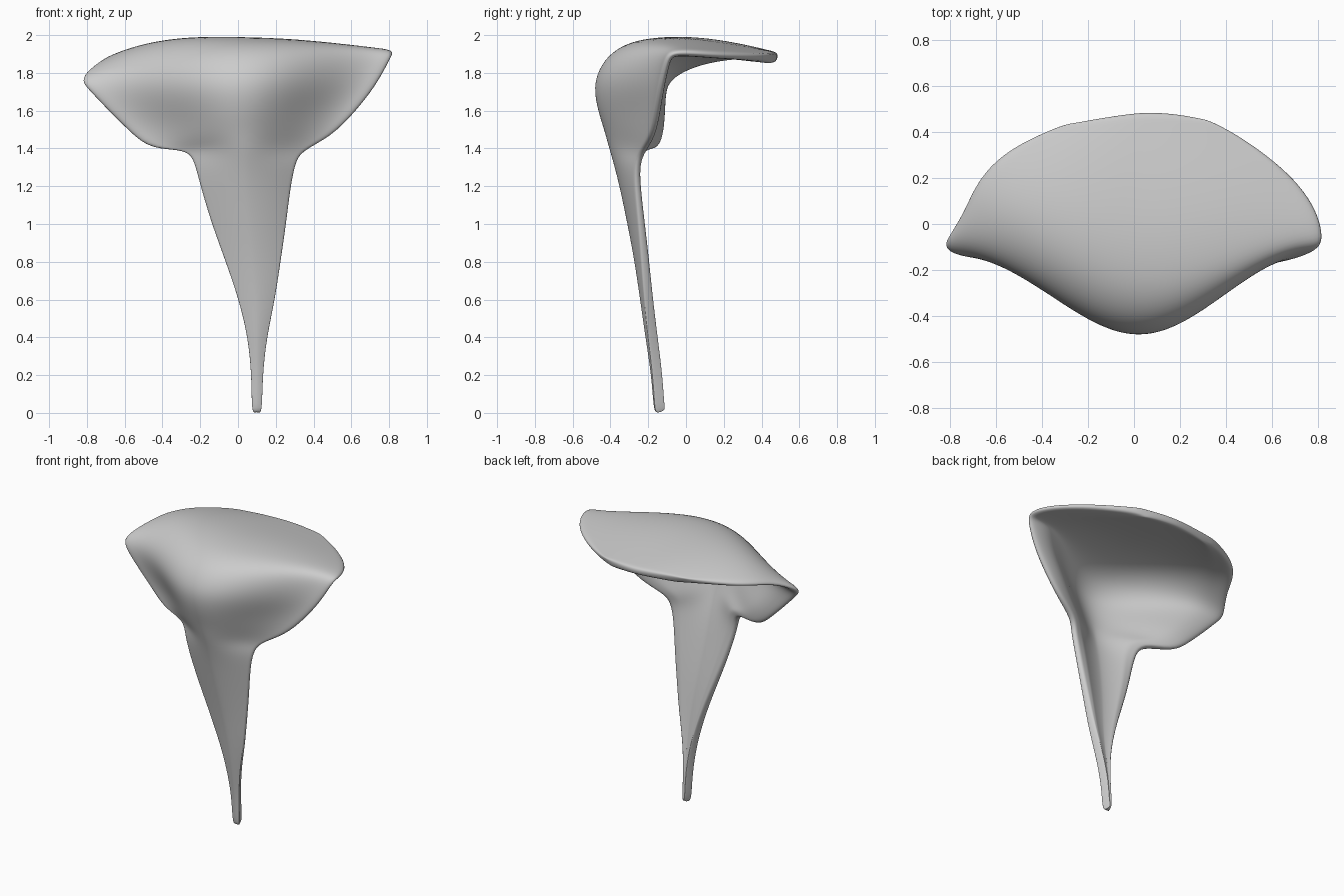
import bpy, bmesh
from math import cos, pi
from mathutils import Vector

if "Cube" in bpy.data.objects:
    bpy.data.objects.remove(bpy.data.objects["Cube"])

# Stem rows: (z, left x, right x, front y, edge y)
STEM = [(-.005, .083, .117, -.160, -.158), (.025, .07, .13, -.172, -.165),
        (.2, .07, .132, -.183, -.175), (.4, .05, .155, -.215, -.20),
        (.6, .0, .20, -.243, -.22), (.8, -.07, .23, -.272, -.235),
        (1.0, -.145, .26, -.31, -.25), (1.2, -.205, .285, -.352, -.27),
        (1.32, -.235, .31, -.383, -.27)]
# Hood rows: left edge, centre line, right edge
HOOD = [((-.27, -.24, 1.395), (.03, -.41, 1.41), (.34, -.24, 1.385)),
        ((-.47, -.17, 1.39), (.02, -.435, 1.50), (.50, -.19, 1.46)),
        ((-.58, -.15, 1.49), (.02, -.468, 1.60), (.63, -.17, 1.60)),
        ((-.70, -.145, 1.61), (.02, -.488, 1.70), (.73, -.15, 1.73)),
        ((-.79, -.14, 1.71), (.02, -.478, 1.79), (.79, -.125, 1.84)),
        ((-.84, -.11, 1.77), (.02, -.42, 1.89), (.82, -.10, 1.91)),
        ((-.80, -.04, 1.82), (.02, -.32, 1.955), (.825, -.04, 1.925)),
        ((-.745, .06, 1.86), (.02, -.20, 1.985), (.80, .06, 1.92)),
        ((-.70, .17, 1.885), (.02, -.04, 1.993), (.73, .17, 1.91)),
        ((-.61, .285, 1.90), (.02, .14, 1.975), (.62, .275, 1.905)),
        ((-.47, .37, 1.91), (.03, .32, 1.943), (.48, .375, 1.90)),
        ((-.34, .423, 1.912), (.04, .455, 1.915), (.36, .44, 1.90)),
        ((-.29, .438, 1.91), (.05, .49, 1.908), (.31, .457, 1.90))]
COLS = 20


def ramp(i, a, b):
    return max(0, min(1, (i - a) / (b - a)))


rows = [(Vector((l, e, z)), Vector(((l + r) / 2, f, z)), Vector((r, e, z)))
        for z, l, r, f, e in STEM]
rows += [tuple(map(Vector, r)) for r in HOOD]

# Curved sheet lofted through the rows
bm = bmesh.new()
grid = []
for i, (L, M, R) in enumerate(rows):
    roof = ramp(i, 13, 16)
    wall = ramp(i, 8, 11) * (1 - ramp(i, 14, 18))   # pinched, pointed bow
    off = M - (L + R) / 2
    line = []
    for c in range(COLS + 1):
        u = 2 * c / COLS - 1
        a = abs(u)
        p = L.lerp(R, (u + 1) / 2)
        bell = (1 + cos(pi * a)) / 2
        p.x += off.x * (1 - a ** 2)
        p.y += off.y * ((1 - wall) * (1 - a ** 1.65) + wall * bell)
        p.z += off.z * (1 - a ** (1.7 + .9 * roof)) * (1 - .35 * u * roof)
        line.append(bm.verts.new(p))
    grid.append(line)
for a, b in zip(grid, grid[1:]):
    for c in range(COLS):
        bm.faces.new((a[c], a[c + 1], b[c + 1], b[c]))

mesh = bpy.data.meshes.new("hooded_shell")
bm.to_mesh(mesh)
bm.free()
shell = bpy.data.objects.new("hooded_shell", mesh)
bpy.context.collection.objects.link(shell)

# Wall thins toward the side rims; the stem tip stays thick
group = shell.vertex_groups.new(name="thickness")
for v in mesh.vertices:
    i, c = divmod(v.index, COLS + 1)
    rim = min(1, .65 + .18 * min(c, COLS - c))
    t = ramp(i, 3, 6)
    group.add([v.index], 1 + (rim - 1) * t, 'REPLACE')
solid = shell.modifiers.new("wall", 'SOLIDIFY')
solid.thickness = .055
solid.offset = -1
solid.vertex_group = "thickness"
sub = shell.modifiers.new("round", 'SUBSURF')
sub.levels = sub.render_levels = 2
for poly in mesh.polygons:
    poly.use_smooth = True
